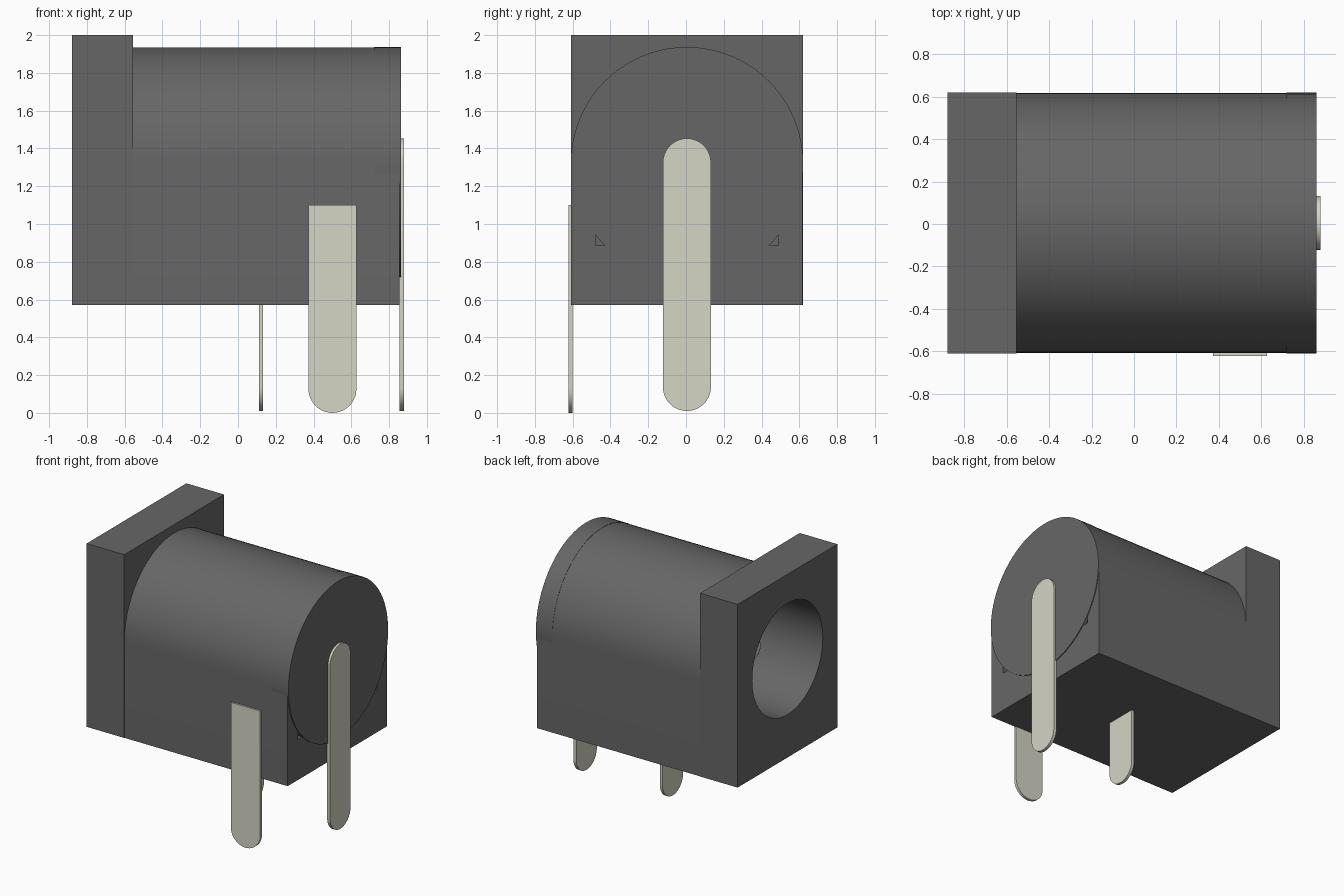
import bpy, bmesh, math
from mathutils import Vector, Matrix

if "Cube" in bpy.data.objects:
    bpy.data.objects.remove(bpy.data.objects["Cube"], do_unlink=True)


def material(name, rgb):
    m = bpy.data.materials.new(name)
    m.use_nodes = True
    col = (*rgb, 1.0)
    m.diffuse_color = col
    bsdf = next(n for n in m.node_tree.nodes if n.type == 'BSDF_PRINCIPLED')
    bsdf.inputs["Base Color"].default_value = col
    return m


PLASTIC = material("dark grey plastic", (0.134, 0.134, 0.134))
METAL = material("warm grey metal", (0.66, 0.66, 0.56))

CY = 0.005        # middle of the housing in y
AXIS_Z = 1.322    # barrel axis height
BORE_Z = 1.34     # socket axis height


def finish(bm, name, mat):
    bmesh.ops.recalc_face_normals(bm, faces=bm.faces)
    me = bpy.data.meshes.new(name)
    bm.to_mesh(me)
    bm.free()
    ob = bpy.data.objects.new(name, me)
    bpy.context.collection.objects.link(ob)
    me.materials.append(mat)
    return ob


def prism(name, pts, axis, a, b, mat):
    """Extrude a 2D outline (other horizontal axis, z) along x or y from a to b."""
    bm = bmesh.new()
    place = (lambda u, z: (a, u, z)) if axis == 'x' else (lambda u, z: (u, a, z))
    face = bm.faces.new([bm.verts.new(place(u, z)) for u, z in pts])
    out = bmesh.ops.extrude_face_region(bm, geom=[face])
    move = Vector((b - a, 0, 0)) if axis == 'x' else Vector((0, b - a, 0))
    bmesh.ops.translate(bm, vec=move, verts=[v for v in out["geom"] if isinstance(v, bmesh.types.BMVert)])
    return finish(bm, name, mat)


def arc(cu, cz, r, start, end, n):
    step = math.radians(end - start) / n
    s = math.radians(start)
    return [(cu + r * math.cos(s + i * step), cz + r * math.sin(s + i * step)) for i in range(n + 1)]


def circle(cu, cz, r, n=64):
    return arc(cu, cz, r, 0, 360, n)[:-1]


def rect(u0, u1, z0, z1):
    return [(u0, z0), (u1, z0), (u1, z1), (u0, z1)]


def smooth(ob):
    bpy.ops.object.select_all(action='DESELECT')
    ob.select_set(True)
    bpy.context.view_layer.objects.active = ob
    bpy.ops.object.shade_smooth_by_angle(angle=math.radians(30))


def cut(ob, cutter):
    bpy.context.view_layer.objects.active = ob
    mod = ob.modifiers.new("cut", 'BOOLEAN')
    mod.operation = 'DIFFERENCE'
    mod.solver = 'EXACT'
    mod.object = cutter
    bpy.ops.object.modifier_apply(modifier=mod.name)


# Housing: square flange, and a block whose top is a half barrel
flange = prism("front_flange", rect(CY - 0.615, CY + 0.615, 0.57, 2.0), 'x', -0.88, -0.555, PLASTIC)
outline = [(CY - 0.613, 0.57), (CY + 0.613, 0.57)] + arc(CY, AXIS_Z, 0.613, 0, 180, 40)
housing = prism("housing", outline, 'x', -0.555, 0.855, PLASTIC)

# Plug socket bore and the pocket in the rear end
bore = prism("bore_cutter", circle(CY, BORE_Z, 0.435), 'x', -1.0, 0.6, PLASTIC)
pocket = prism("pocket_cutter", rect(CY - 0.485, CY + 0.485, 0.885, 1.36), 'x', 0.72, 1.0, PLASTIC)
cut(flange, bore)
cut(housing, bore)
cut(housing, pocket)
for helper in (bore, pocket):
    bpy.data.objects.remove(helper, do_unlink=True)

# Rear closing disc
disc = prism("rear_disc", circle(CY, AXIS_Z, 0.615, 80), 'x', 0.72, 0.862, PLASTIC)

# Centre contact with a rounded tip, turned about the socket axis
bm = bmesh.new()
R, TIP = 0.125, -0.62
prof = [(TIP + R - R * math.cos(t), R * math.sin(t)) for t in (i * math.pi / 16 for i in range(9))]
prof += [(0.62, R), (0.62, 0.0)]
vs = [bm.verts.new((x, CY + r, BORE_Z)) for x, r in prof]
es = [bm.edges.new(p) for p in zip(vs, vs[1:])]
bmesh.ops.spin(bm, geom=vs + es, cent=(0, CY, BORE_Z), axis=(1, 0, 0),
               angle=2 * math.pi, steps=32, use_duplicate=False)
bmesh.ops.remove_doubles(bm, verts=bm.verts, dist=1e-4)
centre_pin = finish(bm, "centre_contact", METAL)


def leg(name, axis, mid, top, a, b, z0, round_top=False):
    """Flat solder leg with a rounded foot."""
    r = 0.127
    pts = arc(mid, z0 + r, r, 180, 360, 20)
    pts += arc(mid, top - r, r, 0, 180, 20) if round_top else [(mid + r, top), (mid - r, top)]
    return prism(name, pts, axis, a, b, METAL)


# Solder legs
legs = [
    leg("rear_leg", 'x', CY, 1.453, 0.855, 0.88, 0.01, True),
    leg("side_leg", 'y', 0.50, 1.10, -0.622, -0.60, 0.0),
    leg("bottom_leg", 'x', CY, 0.60, 0.11, 0.133, 0.01),
]

for ob in [flange, housing, disc, centre_pin] + legs:
    smooth(ob)
